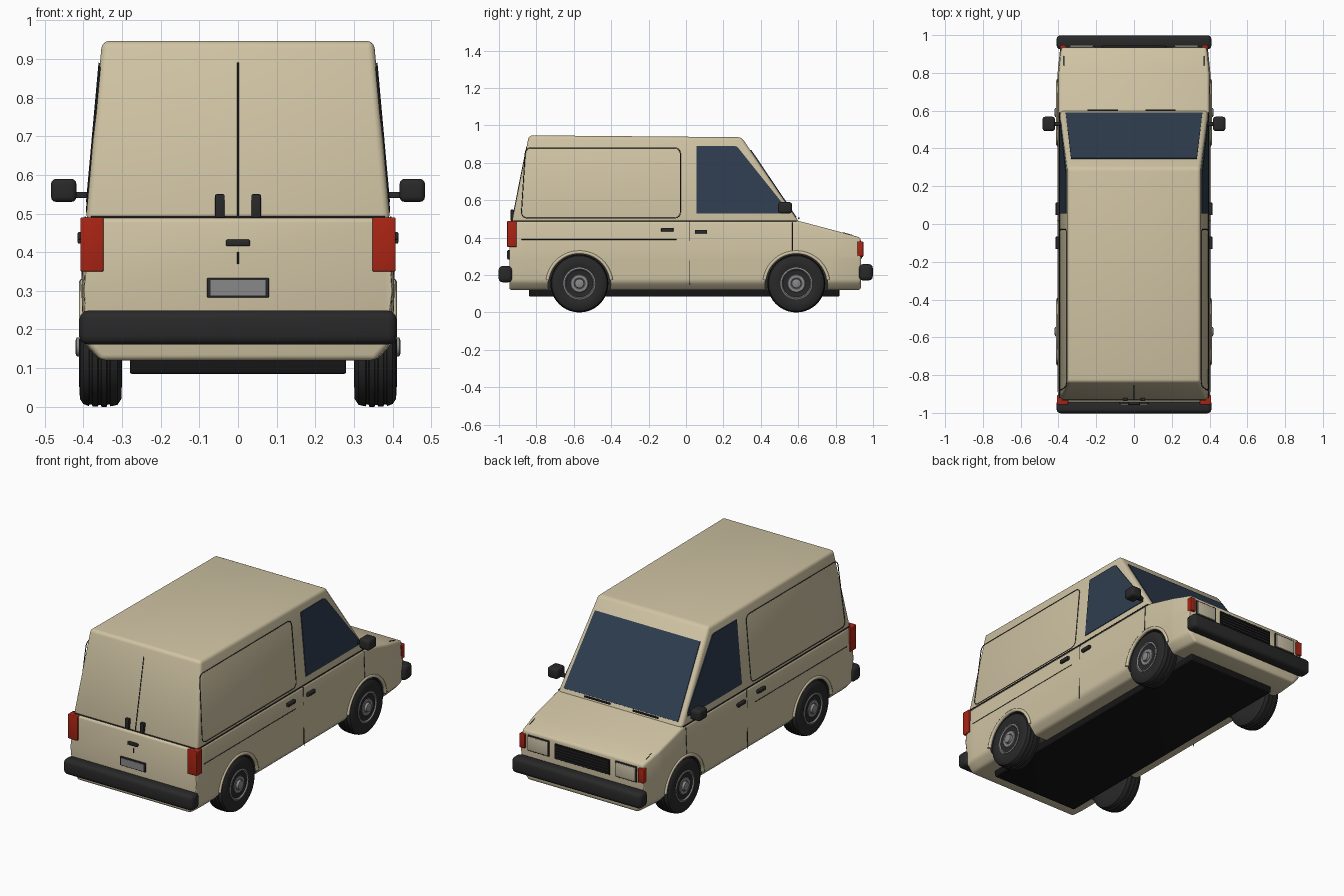
import bpy, bmesh, math
from mathutils import Vector

cube = bpy.data.objects.get("Cube")
if cube:
    bpy.data.objects.remove(cube)


def material(name, *rgb):
    m = bpy.data.materials.new(name)
    m.use_nodes = True
    m.diffuse_color = (*rgb, 1)
    m.node_tree.nodes["Principled BSDF"].inputs["Base Color"].default_value = (*rgb, 1)
    return m


PAINT = material("beige paint", .63, .55, .37)
GLASS = material("blue glass", .028, .047, .078)
RUBBER = material("dark rubber", .022, .022, .022)
BLACK = material("underbody black", .008, .008, .008)
RED = material("red lens", .40, .018, .007)
METAL = material("grey metal", .25, .25, .25)
LENS = material("headlight lens", .58, .52, .38)


def select(ob):
    bpy.ops.object.select_all(action='DESELECT')
    ob.select_set(True)
    bpy.context.view_layer.objects.active = ob


def smooth(ob):
    select(ob)
    bpy.ops.object.shade_smooth_by_angle(angle=math.radians(35))


def finish(name, bm, mat, bevel=0, segments=3):
    """Bevel, fix normals and turn a bmesh into a shaded object."""
    if bevel:
        bmesh.ops.bevel(bm, geom=bm.edges[:], offset=bevel, segments=segments,
                        profile=.5, affect='EDGES', clamp_overlap=True)
    bmesh.ops.recalc_face_normals(bm, faces=bm.faces[:])
    me = bpy.data.meshes.new(name)
    bm.to_mesh(me)
    bm.free()
    me.materials.append(mat)
    ob = bpy.data.objects.new(name, me)
    bpy.context.collection.objects.link(ob)
    smooth(ob)
    return ob


def box(name, centre, size, mat, bevel=0):
    bm = bmesh.new()
    bmesh.ops.create_cube(bm, size=1)
    for v in bm.verts:
        v.co = Vector(centre) + Vector(a * b for a, b in zip(v.co, size))
    return finish(name, bm, mat, bevel)


def loft(name, rings, mat, bevel=0, caps=True):
    """Skin between closed rings of points."""
    bm = bmesh.new()
    rows = [[bm.verts.new(p) for p in ring] for ring in rings]
    n = len(rows[0])
    for a, b in zip(rows, rows[1:]):
        for i in range(n):
            bm.faces.new((a[i], a[(i + 1) % n], b[(i + 1) % n], b[i]))
    if caps:
        bm.faces.new(rows[0])
        bm.faces.new(rows[-1])
    return finish(name, bm, mat, bevel)


def plate(name, points, out, mat, thick=.004):
    """Thin flat panel lying on a surface that faces out."""
    out = Vector(out).normalized()
    rings = [[Vector(p) + out * d for p in points] for d in (-.005, thick)]
    return loft(name, rings, mat)


def lathe(name, profile, y, z, mat, steps=40):
    """Turn (x, radius) pairs about an axle parallel to x."""
    angles = [i * math.tau / steps for i in range(steps)]
    return loft(name, [[(x, y + r * math.cos(a), z + r * math.sin(a)) for a in angles]
                       for x, r in profile], mat)


def tube(name, points, radius, mat, closed=False):
    cu = bpy.data.curves.new(name, 'CURVE')
    cu.dimensions = '3D'
    cu.bevel_depth = radius
    cu.bevel_resolution = 1
    cu.use_fill_caps = True
    sp = cu.splines.new('POLY')
    sp.points.add(len(points) - 1)
    for p, co in zip(sp.points, points):
        p.co = (*co, 1)
    sp.use_cyclic_u = closed
    cu.materials.append(mat)
    ob = bpy.data.objects.new(name, cu)
    bpy.context.collection.objects.link(ob)
    select(ob)
    bpy.ops.object.convert(target='MESH')
    return ob


def side_x(z):
    """Half width of the bodywork at a height."""
    if z > .49:
        return .393 - (z - .49) * .09
    return .405 - max(0, z - .3) * .037


def rear_y(z):
    return -.93 + (z - .49) * .198


def screen_z(y):
    return .935 - (y - .3) * 1.483


# Lower body with sloping bonnet
rings = []
for y, top, w in ((-.945, .49, .985), (-.88, .49, 1), (.6, .49, 1), (.8, .437, 1), (.935, .4, .965)):
    half = [(.36, .12), (.4, .165), (.405, .3), (.398, top)]
    rings.append([(x * w, y, z) for x, z in half] + [(-x * w, y, z) for x, z in reversed(half)])
body = loft("lower_body", rings, PAINT, .014)

# Wheel arches cut from the body
AXLES = (("rear", -.57), ("front", .59))
for end, y in AXLES:
    for s in (1, -1):
        cutter = lathe("arch_cutter", [(s * .28, .168), (s * .5, .168)], y, .15, RUBBER)
        mod = body.modifiers.new("arch", 'BOOLEAN')
        mod.operation = 'DIFFERENCE'
        mod.solver = 'EXACT'
        mod.material_mode = 'TRANSFER'
        mod.object = cutter
        select(body)
        bpy.ops.object.modifier_apply(modifier=mod.name)
        bpy.data.objects.remove(cutter)
smooth(body)

# Cabin and underbody
base = [(x, y, .48) for x, y in ((.394, -.932), (.394, .607), (-.394, .607), (-.394, -.932))]
roof = [(.352, -.84, .947), (.352, .297, .937), (-.352, .297, .937), (-.352, -.84, .947)]
loft("cabin", [base, roof], PAINT, .018)
box("underbody", (0, -.01, .11), (.56, 1.66, .05), BLACK, .006)

# Windscreen and wipers
slope = (0, 1.483, 1)
plate("windscreen", [(x, y, screen_z(y)) for x, y in
                     ((-.362, .588), (.362, .588), (.333, .345), (-.333, .345))], slope, GLASS)
for x in (-.165, .14):
    box("wiper", (x, .602, .505), (.16, .008, .008), RUBBER)

# Bumpers
for name, y, z in (("rear_bumper", -.965, .205), ("front_bumper", .962, .215)):
    box(name, (0, y, z), (.82, .074, .088), RUBBER, .022)

for s, side in ((1, "left"), (-1, "right")):
    # Wheels and arch lips
    for end, y in AXLES:
        name = f"{end}_{side}_"
        tyre = [(.3, .085), (.302, .135), (.312, .15), (.33, .154), (.332, .149), (.338, .149),
                (.34, .155), (.353, .155), (.355, .15), (.361, .15), (.363, .155), (.376, .154),
                (.378, .149), (.384, .149), (.386, .153), (.4, .148), (.409, .135), (.411, .1), (.404, .082)]
        rim = [(.33, .085), (.408, .085), (.411, .078), (.4, .07), (.398, .055), (.407, .045),
               (.407, .03), (.404, .026), (.418, .024), (.421, .014)]
        lathe(name + "tyre", [(s * x, r) for x, r in tyre], y, .155, RUBBER)
        lathe(name + "rim", [(s * x, r) for x, r in rim], y, .155, METAL)
        for i in range(12):
            a = i * math.tau / 12
            box(name + "rim_slot", (s * .4, y + .062 * math.cos(a), .155 + .062 * math.sin(a)),
                (.006, .01, .01), RUBBER)
        arc = [math.radians(8 + 164 * i / 24) for i in range(25)]
        tube(name + "arch_lip", [(s * .402, y + .172 * math.cos(a), .15 + .172 * math.sin(a))
                                 for a in arc], .01, PAINT)

    # Door window
    plate(side + "_door_window", [(s * side_x(z), y, z) for y, z in
                                  ((.055, .53), (.542, .53), (.535, .56), (.275, .885), (.26, .89), (.055, .89))],
          (s, 0, .09), GLASS)

    # Pressed cargo panel outline with rounded corners
    outline = []
    for cy, cz, start in ((-.06, .85, 0), (-.83, .85, 90), (-.85, .535, 180), (-.06, .535, 270)):
        for i in range(5):
            a = math.radians(start + i * 22.5)
            z = cz + .03 * math.sin(a)
            outline.append((s * side_x(z), cy + .03 * math.cos(a), z))
    tube(side + "_cargo_panel_seam", outline, .0025, RUBBER, True)

    # Seams along the side
    for name, pts in (("waist", [(-.88, .39), (-.05, .39)]), ("door_rear", [(.02, .485), (.02, .15)]),
                      ("door_front", [(.57, .33), (.57, .48)])):
        tube(f"{side}_{name}_seam", [(s * side_x(z), y, z) for y, z in pts], .002, RUBBER)
    tube(side + "_belt_seam", [(s * .395, -.92, .49), (s * .395, .59, .49)], .003, RUBBER)
    tube(side + "_bonnet_seam", [(s * .37, .84, .427), (s * .37, .89, .413)], .002, RUBBER)

    # Handles and mirrors
    for y, z in ((-.1, .442), (.08, .432)):
        box(side + "_door_handle", (s * .406, y, z), (.018, .066, .02), RUBBER, .004)
    box(side + "_mirror_arm", (s * .41, .53, .548), (.06, .02, .016), RUBBER, .003)
    box(side + "_mirror", (s * .451, .53, .56), (.066, .076, .06), RUBBER, .014)

    # Lamps
    box(side + "_tail_lamp", (s * .378, -.931, .42), (.06, .05, .14), RED, .004)
    box(side + "_indicator", (s * .376, .932, .34), (.034, .032, .08), RED, .004)
    box(side + "_headlight_frame", (s * .277, .932, .335), (.136, .018, .09), RUBBER, .003)
    box(side + "_headlight", (s * .277, .936, .335), (.124, .022, .078), LENS, .004)

    # Rear door hinges
    box(side + "_rear_hinge", (s * .047, -.929, .52), (.024, .018, .06), RUBBER, .003)

# Grille
box("grille", (0, .932, .332), (.35, .018, .086), BLACK, .003)
for i in range(5):
    box("grille_slat", (0, .942, .3 + i * .016), (.335, .008, .006), RUBBER)

# Rear doors, handle and plate
tube("rear_door_seam", [(0, rear_y(z), z) for z in (.49, .89)], .0028, RUBBER)
tube("rear_lower_seam", [(0, -.945, .37), (0, -.945, .4)], .002, RUBBER)
tube("rear_belt_seam", [(-.38, -.932, .491), (.38, -.932, .491)], .003, RUBBER)
box("rear_handle", (0, -.948, .424), (.062, .02, .017), RUBBER, .004)
box("plate_frame", (0, -.946, .308), (.16, .016, .05), RUBBER, .003)
box("number_plate", (0, -.953, .308), (.142, .008, .04), METAL)
